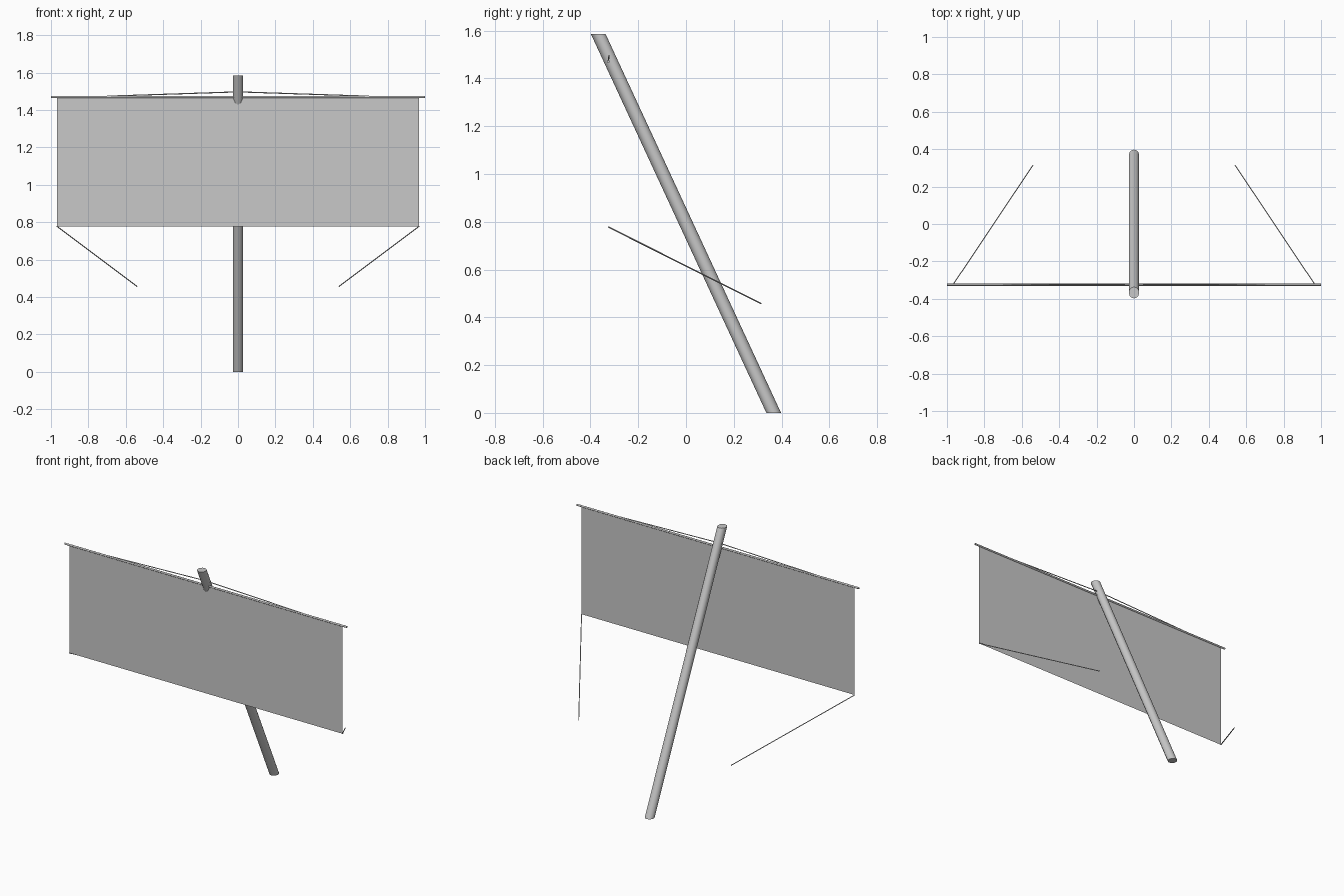
import bpy, bmesh
from mathutils import Vector

if "Cube" in bpy.data.objects:
    bpy.data.objects.remove(bpy.data.objects["Cube"])

grey = bpy.data.materials.new("weathered grey")
grey.diffuse_color = (0.58, 0.58, 0.58, 1)
grey.use_nodes = True
grey.node_tree.nodes["Principled BSDF"].inputs["Base Color"].default_value = grey.diffuse_color


def finish(name, bm, smooth=True):
    bmesh.ops.recalc_face_normals(bm, faces=bm.faces)
    mesh = bpy.data.meshes.new(name)
    bm.to_mesh(mesh)
    bm.free()
    mesh.materials.append(grey)
    obj = bpy.data.objects.new(name, mesh)
    bpy.context.collection.objects.link(obj)
    if smooth:
        bpy.ops.object.select_all(action='DESELECT')
        obj.select_set(True)
        bpy.context.view_layer.objects.active = obj
        bpy.ops.object.shade_smooth_by_angle(angle=0.9)
    return obj


def rod(name, a, b, radius, sides=6):
    """Straight round bar between two points."""
    a, b = Vector(a), Vector(b)
    bm = bmesh.new()
    bmesh.ops.create_cone(bm, cap_ends=True, segments=sides, radius1=radius,
                          radius2=radius, depth=(b - a).length)
    turn = (b - a).to_track_quat('Z', 'Y').to_matrix()
    for v in bm.verts:
        v.co = turn @ v.co + (a + b) / 2
    return finish(name, bm)


# Leaning mast, sheared so both ends stay level
HEIGHT, LEAN = 1.585, 0.367
bm = bmesh.new()
bmesh.ops.create_cone(bm, cap_ends=True, segments=12, radius1=0.028,
                      radius2=0.028, depth=HEIGHT)
for v in bm.verts:
    v.co.y = v.co.y * 1.1 - v.co.z / HEIGHT * 2 * LEAN
    v.co.z += HEIGHT / 2
finish("mast", bm)

# Flat rectangular sail
SAIL_Y = -0.325
bm = bmesh.new()
corners = [(-0.968, 0.778), (0.968, 0.778), (0.968, 1.465), (-0.968, 1.465)]
bm.faces.new([bm.verts.new((x, SAIL_Y, z)) for x, z in corners])
finish("sail", bm, smooth=False)

# Yard across the top of the sail
rod("yard", (-1, SAIL_Y, 1.47), (1, SAIL_Y, 1.47), 0.006, 8)

# Ropes: yard slings up to the mast, and sheets from the lower sail corners
for side, s in (("left", -1), ("right", 1)):
    rod(side + "_sling", (0.7 * s, SAIL_Y, 1.474), (0, -0.322, 1.497), 0.003)
    rod(side + "_sheet", (0.968 * s, SAIL_Y, 0.778), (0.54 * s, 0.315, 0.457), 0.003)
